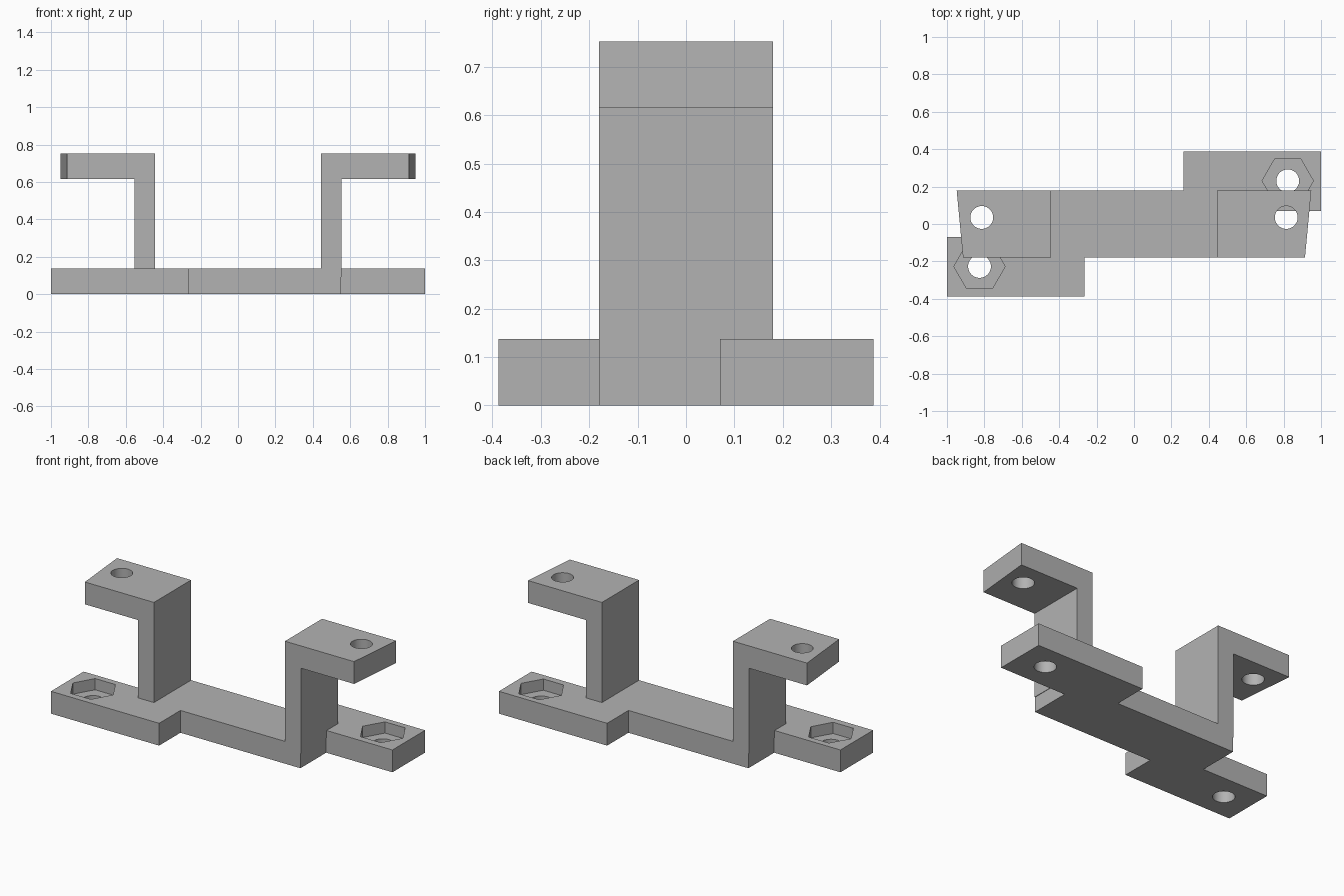
import bpy
import bmesh
import math
from mathutils import Vector

cube = bpy.data.objects.get("Cube")
if cube:
    bpy.data.objects.remove(cube, do_unlink=True)

grey = bpy.data.materials.new("plain_grey")
grey.use_nodes = True
colour = (0.45, 0.45, 0.45, 1)
grey.diffuse_color = colour
grey.node_tree.nodes["Principled BSDF"].inputs["Base Color"].default_value = colour

HALF_Y = 0.18      # half depth of the centre bar and brackets
BASE_Z = 0.137     # thickness of the base
TOP_Z = 0.752
ARM_Z = 0.615


def extruded(name, outline, direction):
    """Solid made by sweeping a closed outline along a direction."""
    bm = bmesh.new()
    face = bm.faces.new([bm.verts.new(p) for p in outline])
    swept = bmesh.ops.extrude_face_region(bm, geom=[face])["geom"]
    verts = [g for g in swept if isinstance(g, bmesh.types.BMVert)]
    bmesh.ops.translate(bm, verts=verts, vec=Vector(direction))
    bmesh.ops.recalc_face_normals(bm, faces=bm.faces[:])
    mesh = bpy.data.meshes.new(name)
    bm.to_mesh(mesh)
    bm.free()
    obj = bpy.data.objects.new(name, mesh)
    bpy.context.collection.objects.link(obj)
    mesh.materials.append(grey)
    return obj


def cut(obj, sides, radius, x, y, bottom, top):
    """Cut a vertical prism or round hole out of a part."""
    ring = [(x + radius * math.cos(i * math.tau / sides),
             y + radius * math.sin(i * math.tau / sides), bottom) for i in range(sides)]
    cutter = extruded("cutter", ring, (0, 0, top - bottom))
    mod = obj.modifiers.new("hole", 'BOOLEAN')
    mod.operation = 'DIFFERENCE'
    mod.solver = 'EXACT'
    mod.object = cutter
    bpy.context.view_layer.objects.active = obj
    bpy.ops.object.modifier_apply(modifier=mod.name)
    bpy.data.objects.remove(cutter, do_unlink=True)


# Base: centre bar with two diagonal feet, symmetric by a half turn
half = [(-0.55, HALF_Y), (0.265, HALF_Y), (0.265, 0.387), (1, 0.387), (1, 0.07), (0.55, 0.07)]
outline = half + [(-x, -y) for x, y in half]
base = extruded("base", [(x, y, 0) for x, y in outline], (0, 0, BASE_Z))

# Hexagonal nut pockets with screw holes
for x, y in ((0.822, 0.231), (-0.826, -0.227)):
    cut(base, 6, 0.137, x, y, 0.068, 0.2)
    cut(base, 48, 0.061, x, y, -0.1, 0.2)

# Upright brackets with outward arms, tapered toward the front
for side, label in ((1, "left"), (-1, "right")):
    profile = [(0.445, 0.092), (0.553, 0.092), (0.553, ARM_Z),
               (0.948, ARM_Z), (0.948, TOP_Z), (0.445, TOP_Z)]
    bracket = extruded(label + "_bracket",
                       [(side * x, -HALF_Y, z) for x, z in profile], (0, 2 * HALF_Y, 0))
    for v in bracket.data.vertices:
        if abs(v.co.x) > 0.9 and v.co.y < 0:
            v.co.x = side * 0.914
    cut(bracket, 48, 0.061, side * 0.814, 0.035, 0.5, 0.9)

# Smooth hole walls, crisp edges elsewhere
bpy.ops.object.select_all(action='DESELECT')
for obj in bpy.context.collection.objects:
    if obj.type == 'MESH' and (obj == base or obj.name.endswith("_bracket")):
        obj.select_set(True)
        bpy.context.view_layer.objects.active = obj
bpy.ops.object.shade_smooth_by_angle(angle=math.radians(30))
